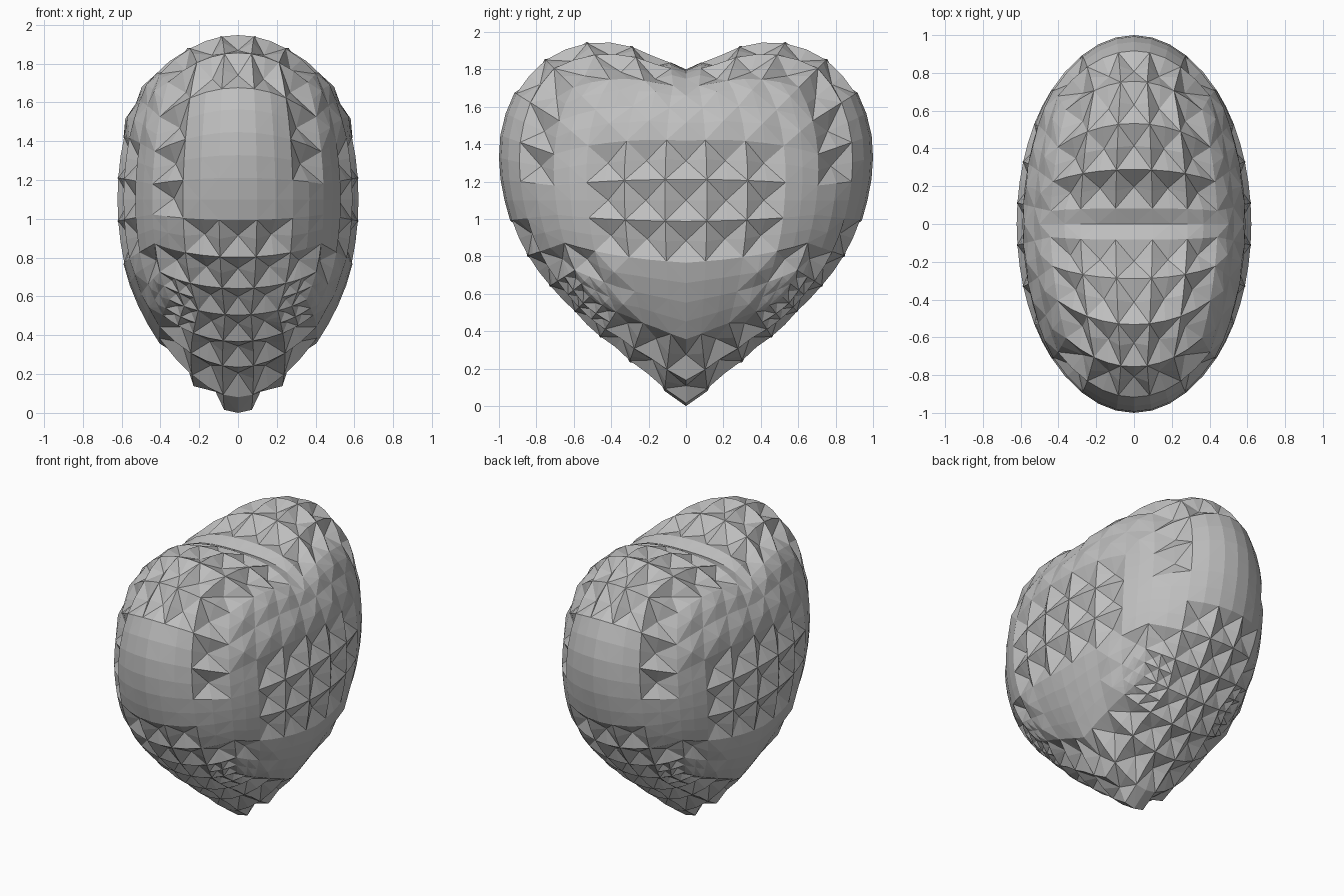
import bpy, bmesh, math
from mathutils import Vector

if "Cube" in bpy.data.objects:
    bpy.data.objects.remove(bpy.data.objects["Cube"])

CENTRE = 1.10
# half outline of the heart (y, z), from the cleft round to the tip
OUTLINE = [(0, 1.80), (.15, 1.86), (.30, 1.93), (.45, 1.955), (.60, 1.935), (.78, 1.84),
           (.91, 1.69), (.985, 1.50), (1.0, 1.33), (.965, 1.08), (.83, .77), (.71, .62),
           (.60, .51), (.38, .31), (.20, .16), (0, 0)]
POLAR = [(math.atan2(y, z - CENTRE), math.hypot(y, z - CENTRE)) for y, z in OUTLINE]


def outline_radius(angle):
    for (a0, r0), (a1, r1) in zip(POLAR, POLAR[1:]):
        if angle <= a1:
            return r0 + (r1 - r0) * (angle - a0) / (a1 - a0)
    return POLAR[-1][1]


def heart_point(co):
    """Map a point of the cube, through a sphere, onto the heart surface."""
    s = Vector([math.tan(c * math.pi / 4) for c in co]).normalized()
    r = math.hypot(s.y, s.z)
    rim = outline_radius(math.atan2(abs(s.y), s.z))
    scale = 1 + (rim - 1) * r * r
    z = CENTRE + s.z * scale
    pinch = 1 - .28 * (max(0, .8 - z) / .8) ** 2
    return Vector((.625 * s.x * pinch, s.y * scale, z))


def is_plain(c, side):
    """Panels left without studs."""
    x, y, z = abs(c.x), abs(c.y), c.z
    if x < .01 and y < .01:                       # cleft and bottom point
        return True
    if side:
        strip = .53 < y < .75 and .85 < z < 1.45
        lower_panel = y < .28 and .40 < z < .76
        return strip or lower_panel
    end_panel = x < .25 and y > .7 and 1.08 < z < 1.6
    end_strip = .2 < x < .42 and y > .6 and .86 < z < 1.1
    saddle = z > 1.5 and y < .05
    return end_panel or end_strip or saddle


# cube cut into a grid: five columns across, seven along and up
bm = bmesh.new()
bmesh.ops.create_cube(bm, size=2)
for axis, count in ((0, 5), (1, 7), (2, 7)):
    for i in range(1, count):
        p, n = Vector(), Vector()
        p[axis], n[axis] = 2 * i / count - 1, 1
        bmesh.ops.bisect_plane(bm, geom=bm.verts[:] + bm.edges[:] + bm.faces[:],
                               plane_co=p, plane_no=n)


# finer studs on the lower corners
def on_lower_corner(f):
    c = heart_point(f.calc_center_median())
    return .25 < c.z < .68 and .35 < abs(c.y) < .75 and .2 < abs(c.x) < .47


fine = [f for f in bm.faces if on_lower_corner(f)]
bmesh.ops.subdivide_edges(bm, edges=list({e for f in fine for e in f.edges}),
                          cuts=1, use_grid_fill=True)

# halve the cell edges so the outline stays round, then give each cell a centre
cells = bm.faces[:]
bmesh.ops.bisect_edges(bm, edges=bm.edges[:], cuts=1)
studs = []
for f in cells:
    mid = f.calc_center_bounds()
    side = abs(mid.x) > .99
    c = heart_point(mid)
    corners = [heart_point(v.co) for v in f.verts]
    size = sum((a - b).length for a, b in zip(corners, corners[1:] + corners[:1])) / 4
    tip = bmesh.ops.poke(bm, faces=[f])["verts"][0]
    tip.co = mid
    if not is_plain(c, side):
        border = side and not (abs(c.y) < .55 and .74 < c.z < 1.46)
        studs.append((tip, size * (.10 if border else -.25)))

# shape the heart, then push the stud points in or out
for v in bm.verts:
    v.co = heart_point(v.co)
bmesh.ops.recalc_face_normals(bm, faces=bm.faces[:])
bm.normal_update()
moves = [(tip, tip.normal * depth) for tip, depth in studs]
for tip, move in moves:
    tip.co += move

mesh = bpy.data.meshes.new("studded_heart")
bm.to_mesh(mesh)
bm.free()

grey = bpy.data.materials.new("mid grey")
grey.diffuse_color = (.52, .52, .52, 1)
grey.use_nodes = True
grey.node_tree.nodes["Principled BSDF"].inputs["Base Color"].default_value = grey.diffuse_color
mesh.materials.append(grey)
heart = bpy.data.objects.new("studded_heart", mesh)
bpy.context.collection.objects.link(heart)
